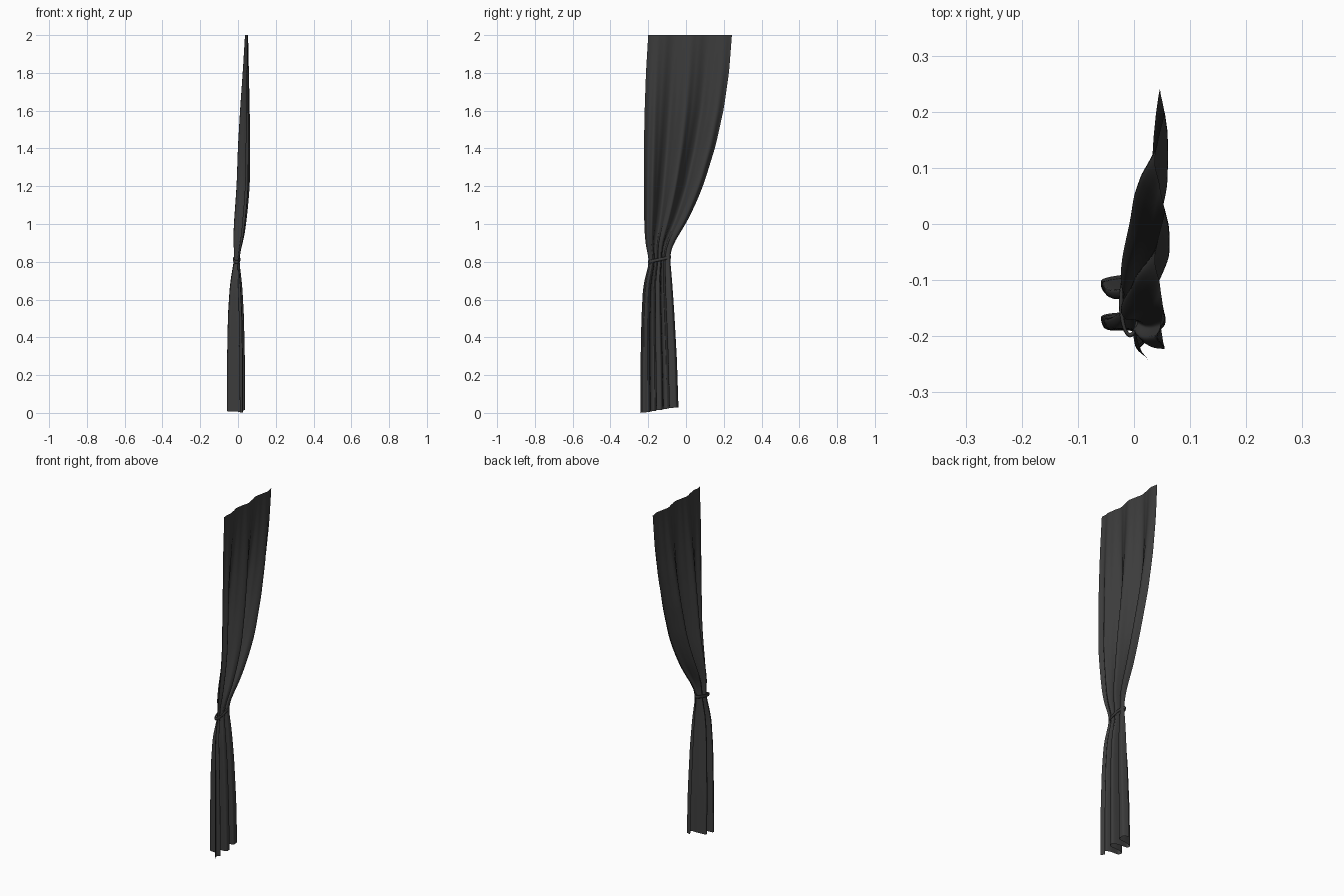
import bpy, math

if "Cube" in bpy.data.objects:
    bpy.data.objects.remove(bpy.data.objects["Cube"])

cloth = bpy.data.materials.new("dark_cloth")
cloth.diffuse_color = (0.045, 0.045, 0.045, 1)
cloth.use_nodes = True
cloth.node_tree.nodes["Principled BSDF"].inputs["Base Color"].default_value = cloth.diffuse_color


def spline(pts, t):
    """Catmull-Rom through evenly spaced tuples, t in 0..1."""
    n = len(pts) - 1
    i = min(int(t * n), n - 1)
    f = t * n - i
    a, b, c, d = (pts[max(0, min(n, i + k))] for k in (-1, 0, 1, 2))
    return [0.5 * (2 * q + (r - p) * f + (2 * p - 5 * q + 4 * r - s) * f * f
                   + (3 * q - p - 3 * r + s) * f ** 3) for p, q, r, s in zip(a, b, c, d)]


def level(z):
    """Monotone lookup of the drape profile at height z."""
    for i in range(len(LEVELS) - 1):
        a, b = LEVELS[i], LEVELS[i + 1]
        if z >= b[0]:
            f = (z - b[0]) / (a[0] - b[0])
            return [q + (p - q) * f for p, q in zip(a, b)][1:]
    return LEVELS[-1][1:]


def make(name, verts, faces):
    me = bpy.data.meshes.new(name)
    me.from_pydata(verts, [], faces)
    me.polygons.foreach_set("use_smooth", [True] * len(faces))
    me.materials.append(cloth)
    ob = bpy.data.objects.new(name, me)
    bpy.context.collection.objects.link(ob)
    return ob


# z, y of near edge, y of far edge, x centre, fold depth, fold-over amount
LEVELS = [
    (2.00, -0.200, 0.243, 0.045, 0.007, 0.0),
    (1.80, -0.212, 0.228, 0.041, 0.014, 0.0),
    (1.60, -0.219, 0.200, 0.036, 0.022, 0.0),
    (1.40, -0.223, 0.157, 0.031, 0.028, 0.1),
    (1.20, -0.223, 0.097, 0.027, 0.031, 0.2),
    (1.10, -0.222, 0.058, 0.020, 0.031, 0.4),
    (1.00, -0.221, 0.012, 0.011, 0.030, 0.6),
    (0.92, -0.217, -0.035, 0.004, 0.027, 0.8),
    (0.86, -0.208, -0.070, -0.003, 0.019, 1.0),
    (0.80, -0.193, -0.086, -0.007, 0.012, 1.0),
    (0.74, -0.211, -0.080, -0.009, 0.020, 1.0),
    (0.66, -0.228, -0.073, -0.011, 0.031, 1.0),
    (0.50, -0.236, -0.062, -0.012, 0.041, 1.0),
    (0.25, -0.241, -0.048, -0.012, 0.047, 1.0),
    (0.00, -0.242, -0.040, -0.012, 0.049, 1.0)]

# Pleat cross-section: x in -1..1, y in 0..1
FOLDS = [(0.75, 0.0), (0.45, 0.08), (0.8, 0.19), (0.25, 0.26), (-0.8, 0.275),
         (-0.95, 0.38), (-0.15, 0.42), (0.9, 0.43), (1.0, 0.55), (0.2, 0.6),
         (-0.85, 0.61), (-0.95, 0.7), (-0.15, 0.75), (0.85, 0.78), (0.9, 0.93), (0.25, 1.0)]

# Curtain sheet
NU, NV = 180, 110
verts = []
for j in range(NV + 1):
    z = 2 - 2 * j / NV
    # average neighbouring heights to soften the profile
    span = [level(max(0, min(2, z + d))) for d in (-0.03, 0, 0.03)] if 0.03 < z < 1.97 else [level(z)]
    y0, y1, cx, amp, over = [sum(c) / len(span) for c in zip(*span)]
    drop = 0.03 * min(1, max(0, (2 - z) / 1.2))
    for i in range(NU + 1):
        u = i / NU
        px, py = spline(FOLDS, u)
        t = u + (py - u) * over
        fine = 0.12 * math.sin(u * 47 + z * 1.5) * (1 - 0.5 * over)
        verts.append((cx + amp * (px + fine), y0 + (y1 - y0) * t, z + drop * u))
# keep the top hem level
for i in range(NU + 1):
    verts[i] = (verts[i][0], verts[i][1], 2.0)
W = NU + 1
make("curtain", verts, [(j * W + i, (j + 1) * W + i, (j + 1) * W + i + 1, j * W + i + 1)
                        for j in range(NV) for i in range(NU)])

# Tie band wrapped around the waist, slightly tilted
N, M = 64, 8
verts = []
for i in range(N):
    a = 2 * math.pi * i / N
    c, s = math.cos(a), math.sin(a)
    for k in range(M):
        b = 2 * math.pi * k / M
        r = 0.004 * math.cos(b)
        verts.append((-0.007 + (0.016 + r) * s, -0.14 + (0.058 + r) * c,
                      0.812 + 0.013 * c + 0.009 * math.sin(b)))
make("tie_band", verts, [(i * M + k, (i + 1) % N * M + k, (i + 1) % N * M + (k + 1) % M,
                          i * M + (k + 1) % M) for i in range(N) for k in range(M)])
